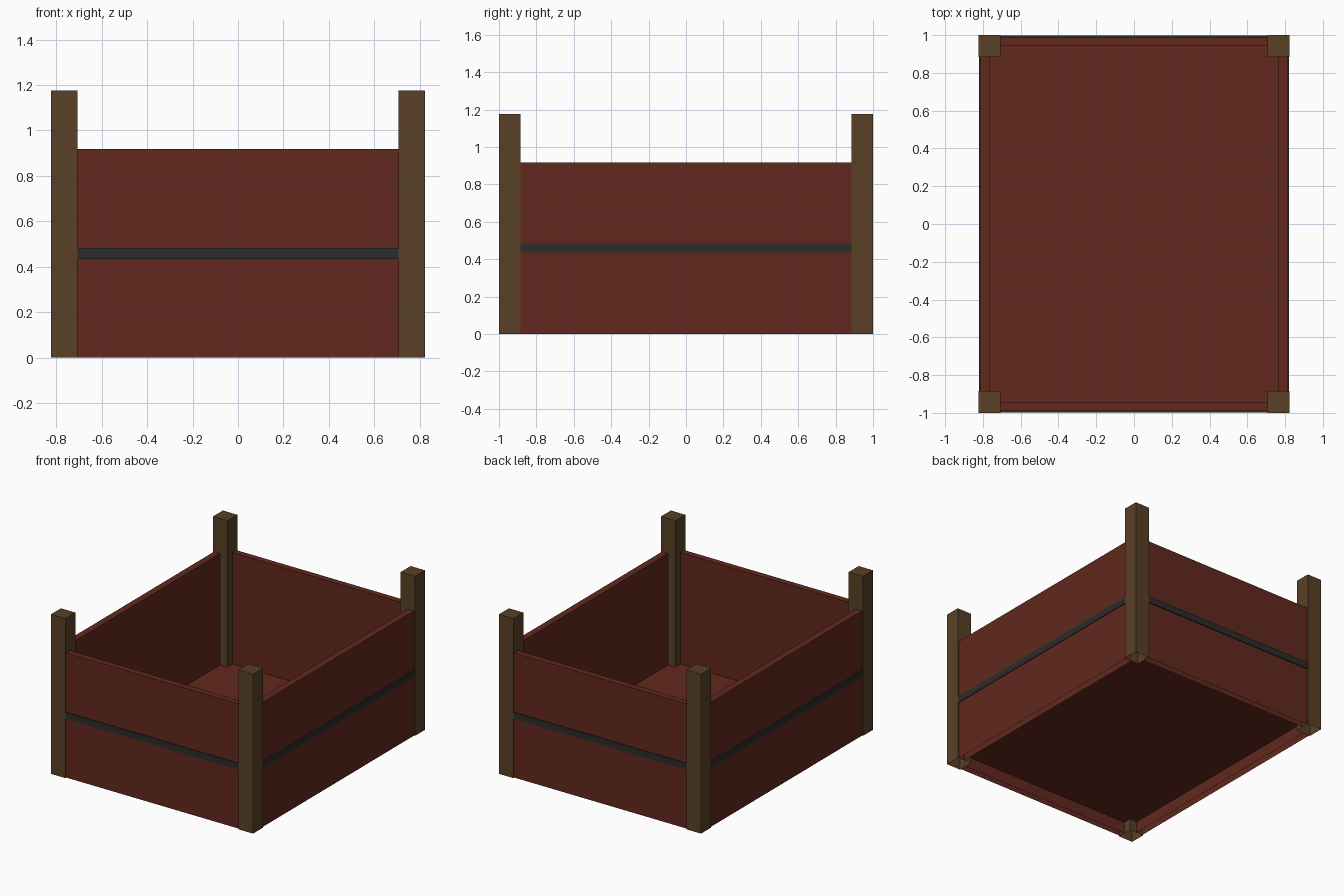
import bpy
import bmesh

if "Cube" in bpy.data.objects:
    bpy.data.objects.remove(bpy.data.objects["Cube"])

HX, HY = 0.823, 1.0         # outer half sizes
IX, IY = 0.706, 0.885       # inner sides of the posts
POST_H, WALL_H = 1.175, 0.918


def material(name, rgb):
    m = bpy.data.materials.new(name)
    m.diffuse_color = (*rgb, 1)
    m.use_nodes = True
    m.node_tree.nodes["Principled BSDF"].inputs["Base Color"].default_value = m.diffuse_color
    return m


red = material("red_wood", (0.120, 0.0215, 0.0125))
brown = material("brown_wood", (0.100, 0.051, 0.020))
iron = material("dark_iron", (0.025, 0.025, 0.026))


def box(name, lo, hi, mat, open_bottom=False):
    bm = bmesh.new()
    bmesh.ops.create_cube(bm, size=1)
    for v in bm.verts:
        v.co = [lo[i] if v.co[i] < 0 else hi[i] for i in range(3)]
    if open_bottom:
        bm.normal_update()
        under = [f for f in bm.faces if f.normal.z < -0.5]
        bmesh.ops.delete(bm, geom=under, context='FACES')
    me = bpy.data.meshes.new(name)
    bm.to_mesh(me)
    bm.free()
    me.materials.append(mat)
    o = bpy.data.objects.new(name, me)
    bpy.context.collection.objects.link(o)
    return o


# Corner posts, hollow underneath
for sx, nx in ((-1, "left"), (1, "right")):
    for sy, ny in ((-1, "front"), (1, "back")):
        xs = sorted((sx * HX, sx * IX))
        ys = sorted((sy * HY, sy * IY))
        box(f"{ny}_{nx}_post", (xs[0], ys[0], 0), (xs[1], ys[1], POST_H), brown, True)

# Walls (hollow underneath) and the thin metal bands around them
for s, nx, ny in ((-1, "left", "front"), (1, "right", "back")):
    for part, x_in, x_out, y_in, y_out, z0, z1, mat in (
            ("wall", 0.765, 0.815, 0.944, 0.990, 0.0, WALL_H, red),
            ("band", 0.812, 0.820, 0.988, 0.997, 0.435, 0.483, iron)):
        ys = sorted((s * y_in, s * y_out))
        box(f"{ny}_{part}", (-IX, ys[0], z0), (IX, ys[1], z1), mat, part == "wall")
        xs = sorted((s * x_in, s * x_out))
        box(f"{nx}_{part}", (xs[0], -IY, z0), (xs[1], IY, z1), mat, part == "wall")

# Raised floor
box("floor", (-0.765, -0.944, 0.085), (0.765, 0.944, 0.098), red)
